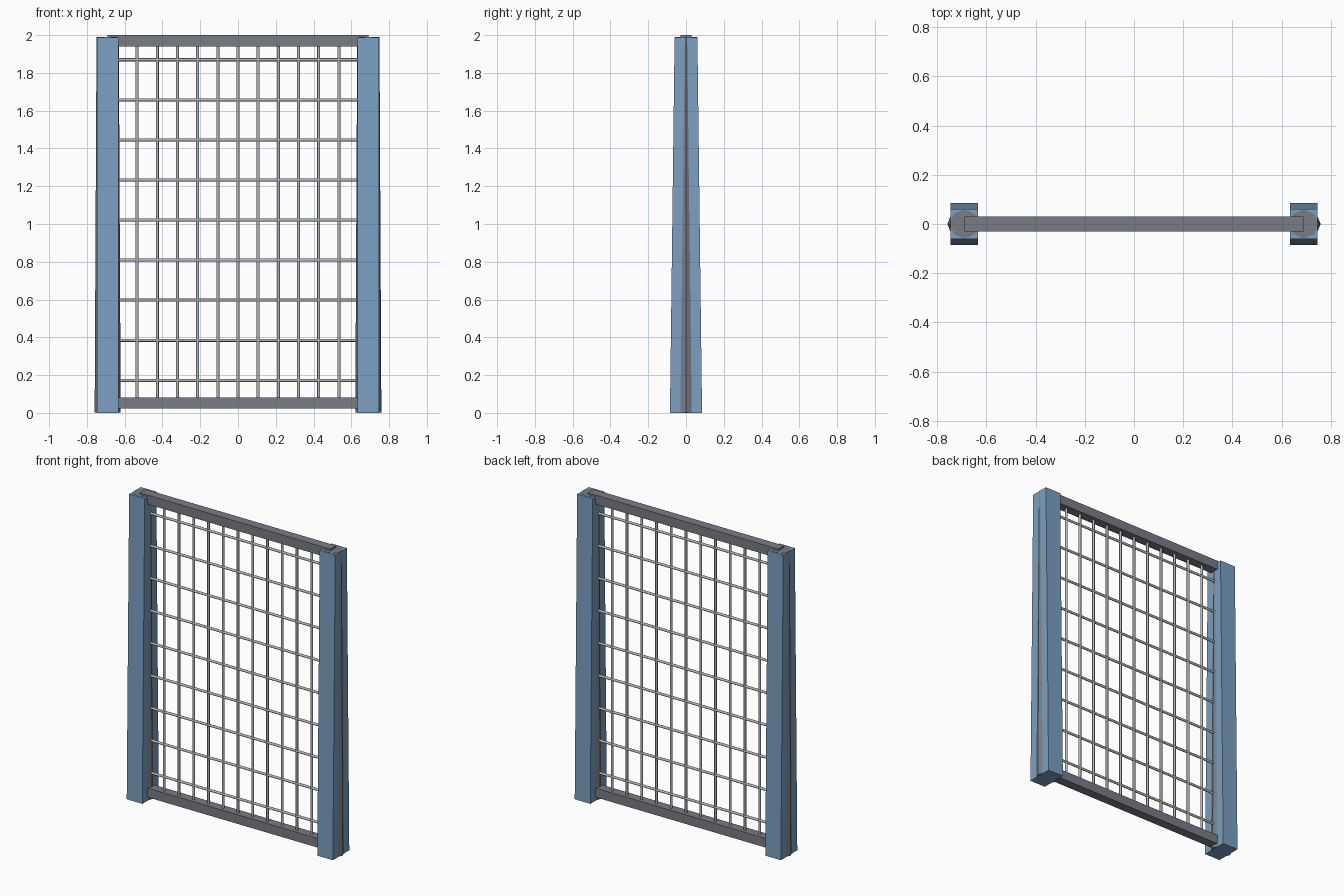
import bpy, bmesh
from math import pi
from mathutils import Matrix

cube = bpy.data.objects.get("Cube")
if cube:
    bpy.data.objects.remove(cube, do_unlink=True)


def material(name, rgb):
    m = bpy.data.materials.new(name)
    m.use_nodes = True
    m.diffuse_color = (*rgb, 1)
    m.node_tree.nodes["Principled BSDF"].inputs["Base Color"].default_value = (*rgb, 1)
    return m


blue = material("steel blue", (0.2, 0.35, 0.54))
grey = material("dark grey", (0.19, 0.205, 0.235))
wire = material("light wire grey", (0.47, 0.47, 0.47))


def finish(name, bm, mat):
    mesh = bpy.data.meshes.new(name)
    bm.to_mesh(mesh)
    bm.free()
    mesh.materials.append(mat)
    ob = bpy.data.objects.new(name, mesh)
    bpy.context.collection.objects.link(ob)
    return ob


def box(name, size, center, mat, top_y=1.0):
    """Box whose top can be narrowed in depth."""
    bm = bmesh.new()
    bmesh.ops.create_cube(bm, size=1)
    for v in bm.verts:
        if v.co.z > 0:
            v.co.y *= top_y
        v.co = [v.co[i] * size[i] + center[i] for i in range(3)]
    return finish(name, bm, mat)


def rod(name, r1, r2, length, center, mat, sides=8, sideways=False):
    """Rod or tapered rod, upright or lying along x."""
    bm = bmesh.new()
    turn = Matrix.Rotation(pi / 2, 4, "Y") if sideways else Matrix()
    bmesh.ops.create_cone(bm, cap_ends=True, segments=sides, radius1=r1, radius2=r2,
                          depth=length, matrix=Matrix.Translation(center) @ turn)
    return finish(name, bm, mat)


def wire_bar(name, length, center, sideways=False):
    """Thin round bar with smooth sides."""
    bar = rod(name, 0.008, 0.008, length, center, wire, 16, sideways)
    for p in bar.data.polygons:
        p.use_smooth = len(p.vertices) == 4


# Tapered posts with an eight-sided core showing at the sides
for side, s in (("left", 1), ("right", -1)):
    box(side + "_post", (0.113, 0.17, 1.988), (s * 0.69, 0, 0.994), blue, 0.71)
    rod(side + "_post_core", 0.069, 0.059, 1.987, (s * 0.69, 0, 0.9955), grey)

# Top and bottom rails
for name, z in (("top_rail", 1.97), ("bottom_rail", 0.052)):
    box(name, (1.38, 0.06, 0.06), (0, 0, z), grey)

# Wire grid
for i in range(11):
    wire_bar(f"upright_bar_{i + 1}", 1.9, ((i - 5) * 0.1068, 0, 1.012))
for i in range(9):
    wire_bar(f"cross_bar_{i + 1}", 1.36, (0, 0, 0.172 + i * 0.2122), True)
